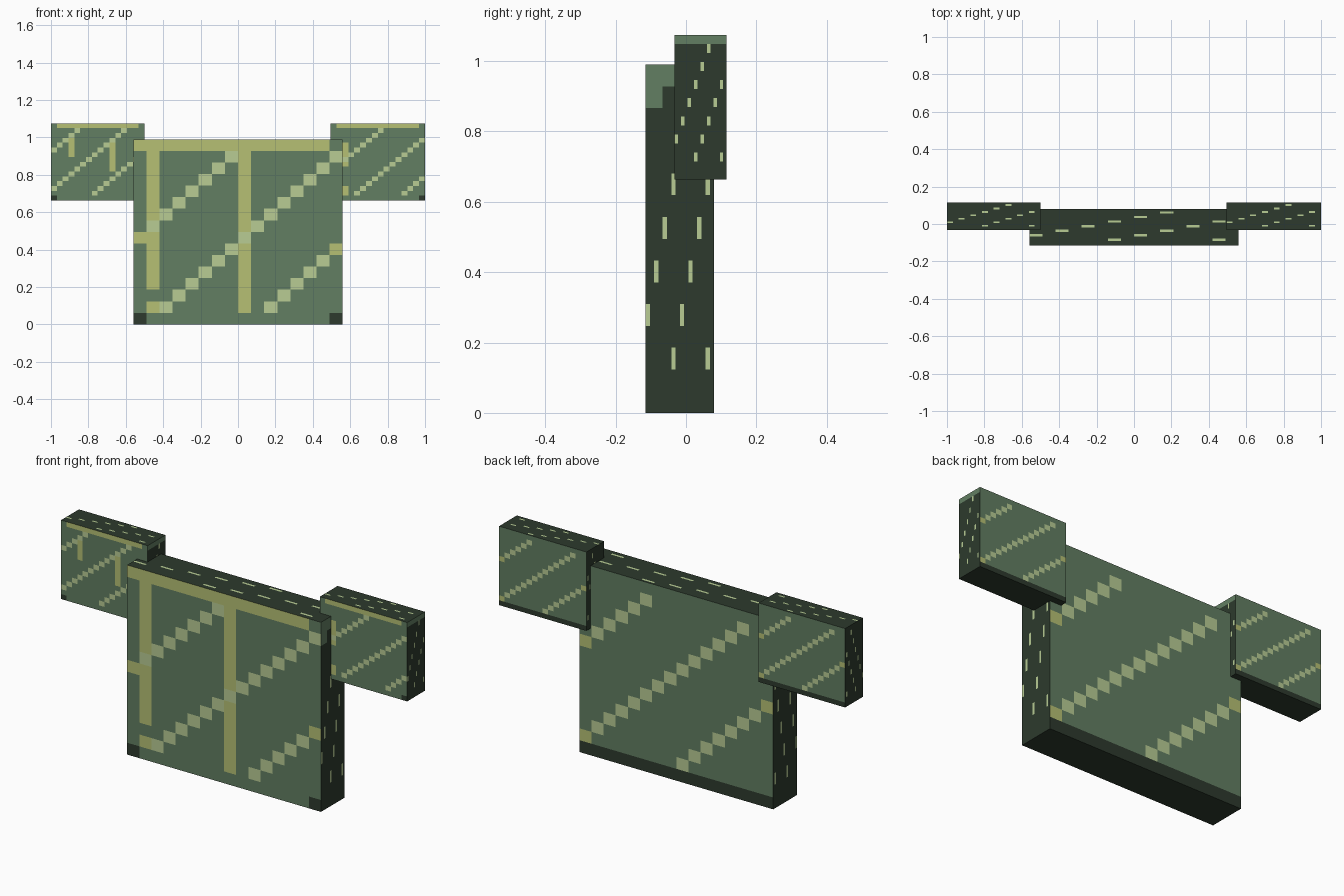
import bpy
import bmesh
from mathutils import Vector

if "Cube" in bpy.data.objects:
    bpy.data.objects.remove(bpy.data.objects["Cube"], do_unlink=True)

N = 16                     # painted squares along each edge
LAST = N - 1
GREEN, DARK, YELLOW, LIGHT = range(4)


def linear(v):
    v /= 255
    return v / 12.92 if v < 0.04045 else ((v + 0.055) / 1.055) ** 2.4


def material(name, rgb):
    m = bpy.data.materials.new(name)
    m.use_nodes = True
    colour = (*[linear(v) for v in rgb], 1)
    m.diffuse_color = colour
    m.node_tree.nodes["Principled BSDF"].inputs["Base Color"].default_value = colour
    return m


MATERIALS = [
    material("moss green", (98, 126, 98)),
    material("dark green", (45, 58, 45)),
    material("olive yellow", (182, 192, 116)),
    material("pale green", (184, 204, 148)),
]


# Front of the large panel: diagonals over a yellow frame
def main_front(c, r):
    if r == 0:
        return DARK if c in (0, LAST) else GREEN
    if r - c in (7, -1, -9) and r < LAST:
        return YELLOW if (c, r) in ((0, 7), (LAST, 6)) else LIGHT
    bar = (c == 1 and (r >= 3 or r == 1)) or c == 8
    top = r == LAST and c < LAST
    return YELLOW if bar or top else GREEN


# Fronts of the small panels: broken yellow bars and thinner diagonals
def small_front(c, r, offsets, bars, corner):
    if (c, r) == (corner, 0):
        return DARK
    if r == LAST and 0 < c < LAST:
        return YELLOW
    if r - c in offsets and 0 < r < LAST:
        return LIGHT
    if any(c == b and lo <= r <= hi for b, lo, hi in bars):
        return YELLOW
    return GREEN


def right_arm_front(c, r):
    return small_front(c, r, (10, 2, -6), ((3, 9, 13), (10, 6, 11)), 0)


def left_arm_front(c, r):
    return small_front(c, r, (6, -3, -11), ((2, 7, 11), (2, 1, 2)), LAST)


# Backs: three diagonals above a dark bottom edge
def back(c, r):
    u = LAST - c
    if r == 0:
        return DARK
    if r - u in (9, 1, -7) and r < LAST:
        return YELLOW if u in (0, LAST) else LIGHT
    return GREEN


# Thin rims: dark with sparse diagonal dashes
def rim(a, b):
    dash = b - a in (4, -4, -12) and a % 2 == 0 and 0 < b < LAST
    return LIGHT if dash else DARK


def panel(name, low, high, front, green_top):
    low, high = Vector(low), Vector(high)
    size = high - low
    bm = bmesh.new()
    bmesh.ops.create_cube(bm, size=1)
    bmesh.ops.subdivide_edges(bm, edges=bm.edges[:], cuts=LAST, use_grid_fill=True)
    for f in bm.faces:
        p = f.calc_center_median()
        i, j, k = [min(LAST, max(0, int((v + 0.5) * N))) for v in p]
        n = f.normal
        if n.y < -0.5:
            f.material_index = front(i, k)
        elif n.y > 0.5:
            f.material_index = back(i, k)
        elif n.z > 0.5:
            f.material_index = rim(i, j)
        elif n.z < -0.5:
            f.material_index = DARK
        elif n.x > 0.5 and green_top(j, k):
            f.material_index = GREEN
        else:
            f.material_index = rim(j, k)
    for v in bm.verts:
        v.co = [a + (t + 0.5) * s for a, t, s in zip(low, v.co, size)]
    mesh = bpy.data.meshes.new(name)
    bm.to_mesh(mesh)
    bm.free()
    for m in MATERIALS:
        mesh.materials.append(m)
    obj = bpy.data.objects.new(name, mesh)
    bpy.context.collection.objects.link(obj)
    return obj


# Large panel and the two small panels behind its upper corners
panel("main_panel", (-0.56, -0.115, 0), (0.56, 0.08, 0.99), main_front,
      lambda j, k: j < 7 and k == LAST or j < 4 and k == LAST - 1)
panel("right_panel", (-1, -0.032, 0.663), (-0.5, 0.115, 1.075), right_arm_front,
      lambda j, k: k == LAST)
panel("left_panel", (0.495, -0.032, 0.663), (1, 0.115, 1.075), left_arm_front,
      lambda j, k: k == LAST)
